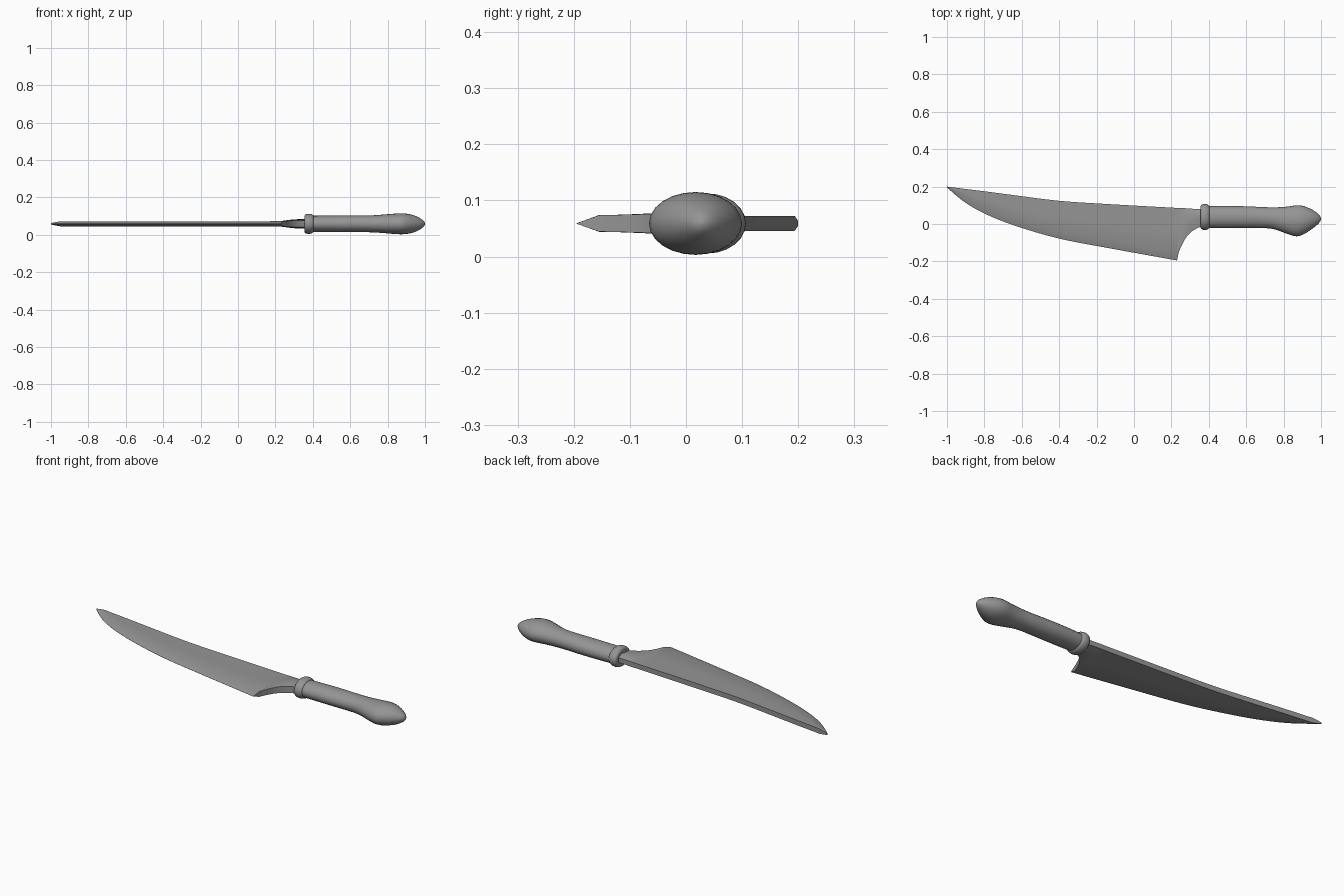
import bpy, bmesh, math

cube = bpy.data.objects.get("Cube")
if cube:
    bpy.data.objects.remove(cube, do_unlink=True)

MID_Z = 0.059      # height of the middle plane
HALF = 0.0135      # half thickness of the blade

steel = bpy.data.materials.new("plain grey")
steel.use_nodes = True
GREY = (0.3, 0.3, 0.3, 1)
steel.diffuse_color = GREY
steel.node_tree.nodes["Principled BSDF"].inputs["Base Color"].default_value = GREY


def refine(rows, steps):
    """Smooth curve through rows of values."""
    out = []
    for i in range(len(rows) - 1):
        a, b = rows[max(i - 1, 0)], rows[i]
        c, d = rows[i + 1], rows[min(i + 2, len(rows) - 1)]
        for k in range(steps):
            t = k / steps
            out.append([q + t * (r - p) / 2 + t * t * (p - 2.5 * q + 2 * r - s / 2)
                        + t ** 3 * (1.5 * (q - r) + (s - p) / 2)
                        for p, q, r, s in zip(a, b, c, d)])
    return out + [list(rows[-1])]


def loft(name, rings, angle):
    """Skin closed rings of equal length and cap both ends."""
    bm = bmesh.new()
    loops = [[bm.verts.new(p) for p in ring] for ring in rings]
    n = len(loops[0])
    for a, b in zip(loops, loops[1:]):
        for i in range(n):
            j = (i + 1) % n
            bm.faces.new((a[i], a[j], b[j], b[i]))
    bm.faces.new(loops[0])
    bm.faces.new(loops[-1][::-1])
    bmesh.ops.remove_doubles(bm, verts=bm.verts, dist=0.00005)
    bmesh.ops.recalc_face_normals(bm, faces=bm.faces)
    mesh = bpy.data.meshes.new(name)
    bm.to_mesh(mesh)
    bm.free()
    mesh.materials.append(steel)
    obj = bpy.data.objects.new(name, mesh)
    bpy.context.collection.objects.link(obj)
    bpy.ops.object.select_all(action='DESELECT')
    obj.select_set(True)
    bpy.context.view_layer.objects.active = obj
    bpy.ops.object.shade_smooth_by_angle(angle=math.radians(angle))
    return obj


# Blade outline: x, spine y, lower y
cutting = [(-1, 0.2, 0.197), (-0.96, 0.195, 0.16), (-0.9, 0.187, 0.113),
           (-0.8, 0.175, 0.056), (-0.64, 0.154, -0.008), (-0.4, 0.124, -0.078),
           (-0.13, 0.106, -0.13), (0.23, 0.086, -0.195)]
heel = [(0.238, 0.0855, -0.155), (0.255, 0.085, -0.115), (0.28, 0.084, -0.07),
        (0.32, 0.081, -0.032), (0.38, 0.078, -0.005)]


def blade_ring(x, spine, low, is_heel):
    width = spine - low
    t = HALF * min(1, 0.3 + 0.7 * (x + 1) / 0.05)
    bevel = low + min(0.04, 0.6 * width)
    edge = t if is_heel else 0.0004
    # bolster swelling towards the handle
    s = min(1, max(0, (x - 0.2) / 0.12))
    swell = 0.011 * s * s * (3 - 2 * s)
    side = [(spine, t)]
    side += [(spine + (bevel - spine) * f, t + swell * g)
             for f, g in ((0.2, 0.5), (0.5, 1))]
    side += [(bevel, t + swell * 0.8), (low, edge + swell * 0.4 * is_heel)]
    return ([(x, y, MID_Z + h) for y, h in side]
            + [(x, y, MID_Z - h) for y, h in reversed(side)])


rings = [blade_ring(*p, False) for p in refine(cutting, 4)]
rings += [blade_ring(*p, True) for p in refine(heel, 3)]
loft("blade", rings, 35)


def oval(x, high, low, half, n=24):
    mid, r = (high + low) / 2, (high - low) / 2
    return [(x, mid + r * math.cos(2 * math.pi * i / n),
             MID_Z + half * math.sin(2 * math.pi * i / n)) for i in range(n)]


# Handle collar: x, upper y, lower y, half height
collar = [(0.355, 0.088, -0.014, 0.038), (0.358, 0.1, -0.025, 0.048),
          (0.37, 0.106, -0.031, 0.053), (0.386, 0.106, -0.031, 0.053),
          (0.398, 0.101, -0.027, 0.049), (0.404, 0.094, -0.02, 0.042)]
loft("handle_collar", [oval(*p) for p in refine(collar, 2)], 50)

# Handle grip with its swollen, hooked end
grip = [(0.395, 0.095, -0.021, 0.043), (0.55, 0.096, -0.022, 0.045),
        (0.7, 0.09, -0.022, 0.045), (0.76, 0.089, -0.031, 0.048),
        (0.82, 0.093, -0.053, 0.053), (0.87, 0.1, -0.066, 0.056),
        (0.91, 0.095, -0.053, 0.053), (0.95, 0.078, -0.028, 0.042),
        (0.98, 0.058, -0.004, 0.026), (0.995, 0.042, 0.013, 0.013),
        (1, 0.03, 0.026, 0.002)]
loft("handle_grip", [oval(*p) for p in refine(grip, 3)], 60)
